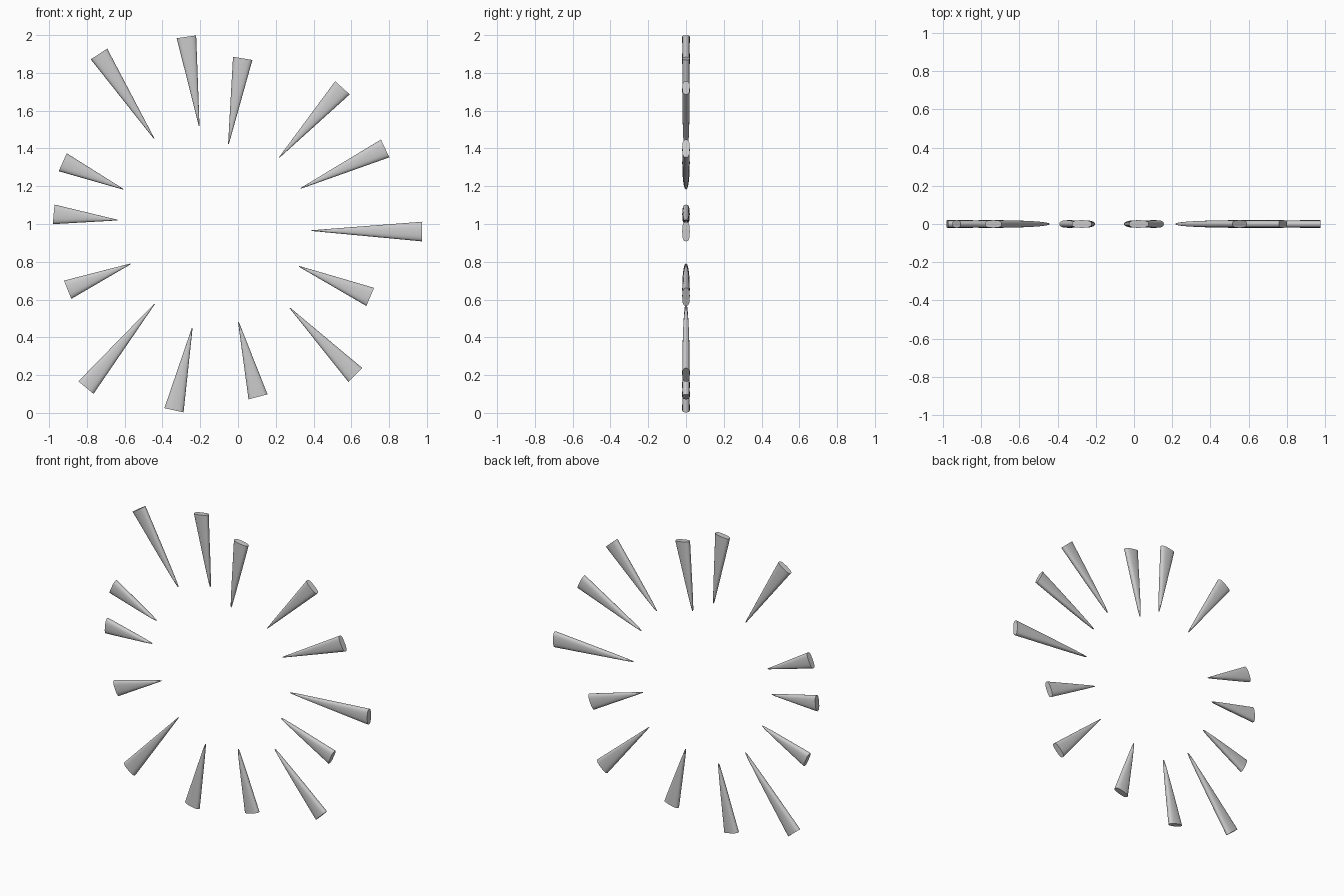
import bpy, bmesh, math
from mathutils import Vector

if "Cube" in bpy.data.objects:
    bpy.data.objects.remove(bpy.data.objects["Cube"])

HALF_WIDTH, HALF_DEPTH, SIDES, RINGS = 0.052, 0.02, 20, 8

# Each spike: inner tip (x, z) and centre of the outer cap (x, z)
SPIKES = [
    (0.393, 0.965, 0.975, 0.960), (0.335, 1.190, 0.779, 1.400),
    (0.220, 1.354, 0.553, 1.721), (-0.050, 1.426, 0.025, 1.877),
    (-0.206, 1.521, -0.273, 1.991), (-0.446, 1.455, -0.736, 1.900),
    (-0.610, 1.185, -0.928, 1.327), (-0.642, 1.021, -0.976, 1.051),
    (-0.571, 0.788, -0.902, 0.652), (-0.444, 0.574, -0.805, 0.134),
    (-0.243, 0.447, -0.339, 0.014), (0.003, 0.479, 0.106, 0.085),
    (0.277, 0.553, 0.621, 0.201), (0.325, 0.775, 0.700, 0.614),
]


def rounded(v, power=0.75):
    """Push a sine or cosine outward for a fuller oval section."""
    return math.copysign(abs(v) ** power, v)


def spike(i, tx, tz, bx, bz):
    """Spike with a straight taper in width and a bullet taper in depth."""
    tip, base = Vector((tx, 0, tz)), Vector((bx, 0, bz))
    axis = (base - tip).normalized()
    side = Vector((axis.z, 0, -axis.x))
    tip -= axis * 0.003
    bm = bmesh.new()
    rings = []
    for r in range(RINGS + 1):
        t = (r / RINGS) ** 2
        w = 0.002 + (HALF_WIDTH - 0.002) * t
        d = 0.002 + (HALF_DEPTH - 0.002) * math.sqrt(1 - (1 - t) ** 2)
        ring = []
        for k in range(SIDES):
            a = math.tau * k / SIDES
            ring.append(bm.verts.new(tip.lerp(base, t)
                                     + side * w * rounded(math.cos(a))
                                     + Vector((0, d * rounded(math.sin(a)), 0))))
        rings.append(ring)
    for lo, hi in zip(rings, rings[1:]):
        for k in range(SIDES):
            n = (k + 1) % SIDES
            bm.faces.new((lo[k], lo[n], hi[n], hi[k]))
    bm.faces.new(rings[0])
    bm.faces.new(rings[-1])
    bmesh.ops.recalc_face_normals(bm, faces=bm.faces)
    name = f"ray_spike_{i + 1:02d}"
    mesh = bpy.data.meshes.new(name)
    bm.to_mesh(mesh)
    bm.free()
    ob = bpy.data.objects.new(name, mesh)
    bpy.context.collection.objects.link(ob)
    bpy.ops.object.select_all(action='DESELECT')
    ob.select_set(True)
    bpy.context.view_layer.objects.active = ob
    bpy.ops.object.shade_smooth_by_angle(angle=math.radians(50))


# Ring of rays around an empty centre
for i, s in enumerate(SPIKES):
    spike(i, *s)
